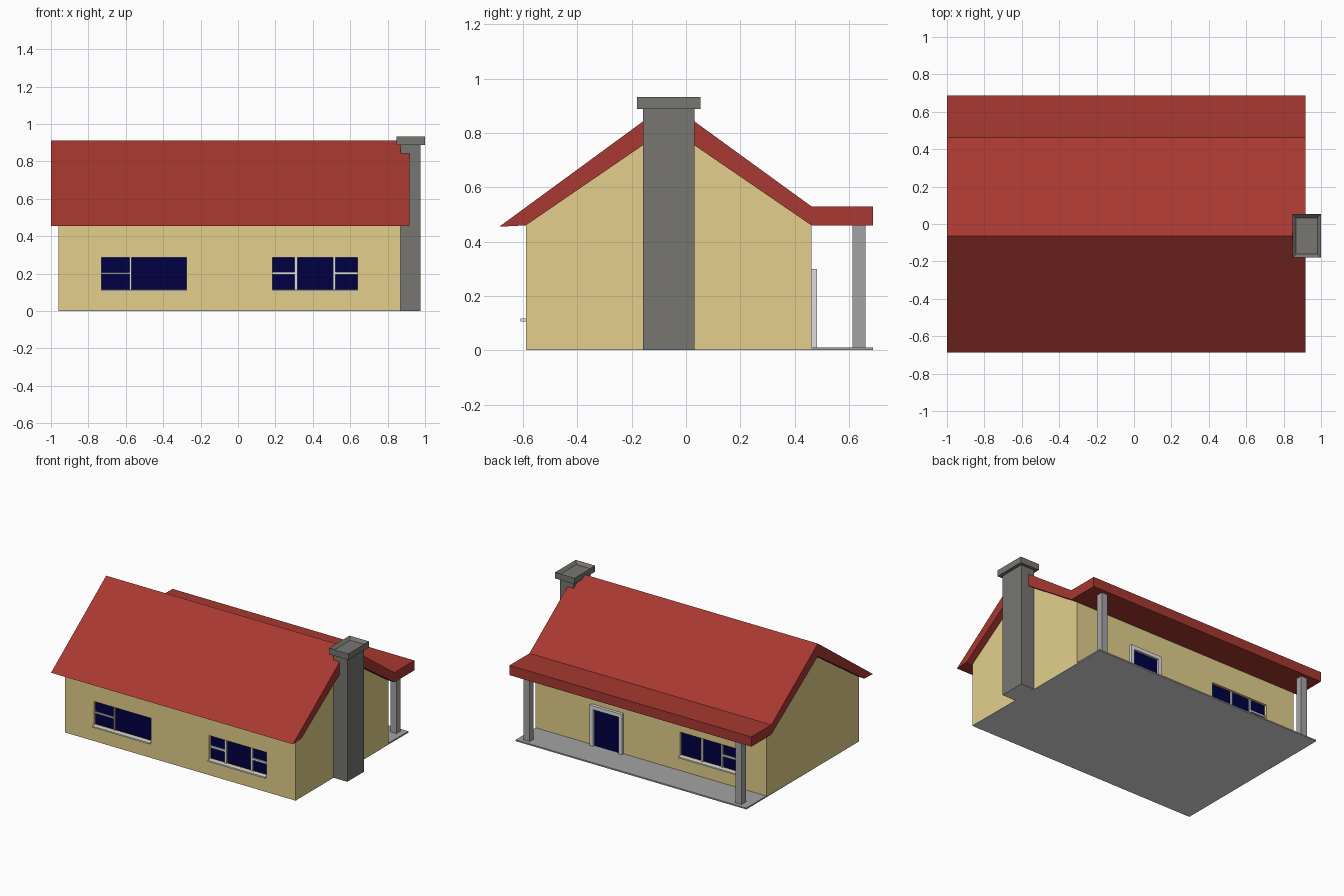
import bpy
import bmesh
from mathutils import Vector

if "Cube" in bpy.data.objects:
    bpy.data.objects.remove(bpy.data.objects["Cube"], do_unlink=True)


def material(name, r, g, b):
    # sRGB bytes to linear
    lin = [((c / 255 + 0.055) / 1.055) ** 2.4 if c > 10 else c / 255 / 12.92 for c in (r, g, b)]
    m = bpy.data.materials.new(name)
    m.use_nodes = True
    m.diffuse_color = (*lin, 1)
    m.node_tree.nodes["Principled BSDF"].inputs["Base Color"].default_value = (*lin, 1)
    return m


WALL = material("sand wall", 227, 207, 139)
ROOF = material("red roof", 168, 56, 49)
STONE = material("chimney grey", 119, 118, 113)
CONCRETE = material("concrete grey", 164, 164, 164)
TRIM = material("light grey trim", 223, 223, 223)
GLASS = material("navy glass", 0, 0, 68)


def finish(name, bm, mat):
    bmesh.ops.recalc_face_normals(bm, faces=bm.faces[:])
    me = bpy.data.meshes.new(name)
    bm.to_mesh(me)
    bm.free()
    if mat:
        me.materials.append(mat)
    ob = bpy.data.objects.new(name, me)
    bpy.context.scene.collection.objects.link(ob)
    return ob


def box(name, xs, ys, zs, mat=None, recess=None):
    bm = bmesh.new()
    bmesh.ops.create_cube(bm, size=1)
    for v in bm.verts:
        v.co = Vector([(a + b) / 2 + c * (b - a) for c, (a, b) in zip(v.co, (xs, ys, zs))])
    if recess:
        bm.normal_update()
        top = max(bm.faces, key=lambda f: f.calc_center_median().z)
        bmesh.ops.inset_individual(bm, faces=[top], thickness=recess, use_even_offset=True)
        for v in top.verts:
            v.co.z -= recess
    return finish(name, bm, mat)


def pale_underside(ob):
    # unpainted downward faces
    ob.data.materials.append(TRIM)
    for p in ob.data.polygons:
        if p.normal.z < -0.9:
            p.material_index = 1


def prism(name, profile, x0, x1, mat):
    # side profile in (y, z), extruded along x
    bm = bmesh.new()
    face = bm.faces.new([bm.verts.new((x0, y, z)) for y, z in profile])
    ext = bmesh.ops.extrude_face_region(bm, geom=[face])["geom"]
    for v in ext:
        if isinstance(v, bmesh.types.BMVert):
            v.co.x = x1
    return finish(name, bm, mat)


LEFT, RIGHT, FRONT, BACK = -0.96, 0.868, -0.59, 0.462
EAVE, RIDGE_Y, PORCH = 0.46, -0.064, 0.688

# House shell and roof
walls = prism("walls", [(FRONT, 0.002), (FRONT, EAVE), (RIDGE_Y, 0.82), (BACK, EAVE), (BACK, 0.002)],
              LEFT, RIGHT, WALL)
prism("roof", [(-PORCH, 0.455), (RIDGE_Y, 0.912), (BACK, 0.53), (PORCH, 0.53), (PORCH, EAVE),
               (BACK, EAVE), (RIDGE_Y, 0.82), (FRONT, EAVE)], -1.0, 0.917, ROOF)

# Floor slab with porch, and porch posts
slab = box("floor_slab", (LEFT, RIGHT), (FRONT + 0.002, PORCH), (0, 0.01), CONCRETE)
pale_underside(slab)
for side, x in (("right", -0.88), ("left", 0.802)):
    box(side + "_porch_post", (x - 0.024, x + 0.024), (0.613, 0.661), (0.01, EAVE), CONCRETE)

# Chimney
chimney = box("chimney", (RIGHT, 0.977), (-0.158, 0.031), (0, 0.888), STONE)
pale_underside(chimney)
box("chimney_cap", (0.847, 1.0), (-0.18, 0.053), (0.888, 0.932), STONE, recess=0.02)


def window(name, x0, x1, wall_y, out, bars, split_panes, half):
    """Recessed window; out is the outward y direction, half the bar half-width."""
    z0, z1, depth, mid = 0.116, 0.285, 0.022, 0.202

    def span(a, b):
        return tuple(sorted((wall_y + out * a, wall_y + out * b)))

    cutter = box("cutter", (x0, x1), span(-depth, 0.05), (z0, z1))
    mod = walls.modifiers.new("opening", "BOOLEAN")
    mod.operation, mod.object, mod.solver = "DIFFERENCE", cutter, "EXACT"
    bpy.context.view_layer.objects.active = walls
    bpy.ops.object.modifier_apply(modifier=mod.name)
    bpy.data.objects.remove(cutter, do_unlink=True)

    box(name + "_glass", (x0, x1), span(-depth, -depth + 0.004), (z0, z1), GLASS)
    box(name + "_sill", (x0, x1), span(-depth, 0.02), (z0 - 0.01, z0), TRIM)
    for i, x in enumerate(bars):
        box(f"{name}_bar_{i}", (x - half, x + half), span(-depth, -0.008), (z0, z1), TRIM)
    edges = [x0, *bars, x1]
    for i in split_panes:
        box(f"{name}_crossbar_{i}", (edges[i], edges[i + 1]), span(-depth, -0.009),
            (mid - half, mid + half), TRIM)


window("front_right_window", -0.73, -0.275, FRONT, -1, [-0.575], [0], 0.005)
window("front_left_window", 0.185, 0.64, FRONT, -1, [0.31, 0.515], [0, 2], 0.0075)
window("back_window", -0.73, -0.275, BACK, 1, [-0.6, -0.445], [0], 0.0065)

# Back door with frame
D0, D1, TOP, W = 0.17, 0.427, 0.3, 0.027
box("door", (D0 + W, D1 - W), (BACK, BACK + 0.005), (0.01, TOP - W), GLASS)
for side, x in (("right", D0), ("left", D1 - W)):
    box(side + "_door_jamb", (x, x + W), (BACK, BACK + 0.021), (0.01, TOP), TRIM)
box("door_lintel", (D0 + W, D1 - W), (BACK, BACK + 0.021), (TOP - W, TOP), TRIM)
